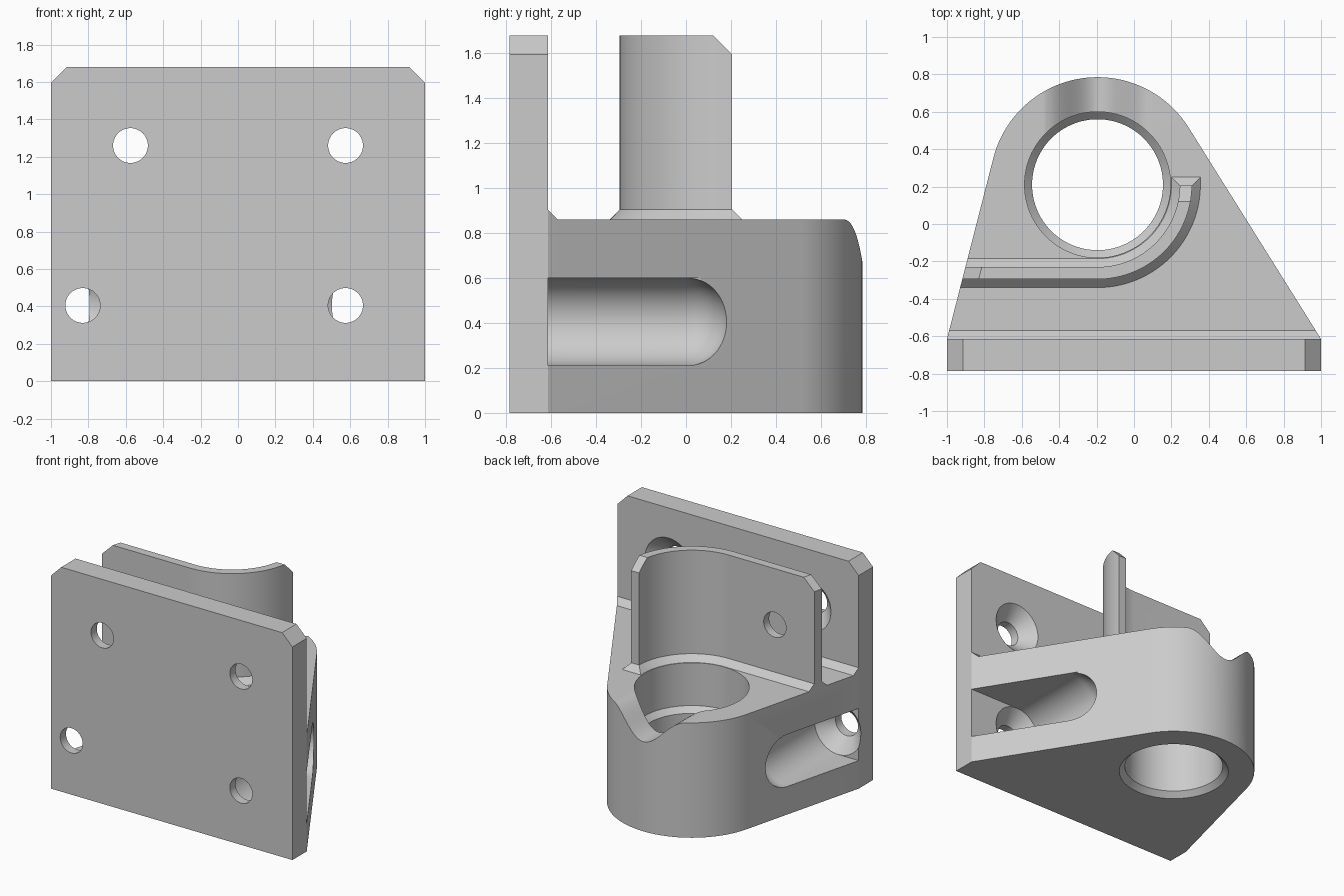
import bpy, bmesh
from math import sin, cos, pi, acos, atan2, hypot, radians

if "Cube" in bpy.data.objects:
    bpy.data.objects.remove(bpy.data.objects["Cube"], do_unlink=True)

grey = bpy.data.materials.new("light_grey")
grey.use_nodes = True
COLOUR = (0.6, 0.6, 0.6, 1)
grey.diffuse_color = COLOUR
grey.node_tree.nodes["Principled BSDF"].inputs["Base Color"].default_value = COLOUR

# Main dimensions
CX, CY, R = -0.195, 0.21, 0.575       # boss
FRONT, BACK = -0.785, -0.615          # plate faces
TOP, DECK = 1.68, 0.86                # plate and body heights
CH, FLARE = 0.085, 0.045              # corner and foot chamfers
HOLE, SINK, LOW, HIGH = 0.093, 0.195, 0.405, 1.26


def loft(name, rings, cuts=()):
    """Skin equal-length rings, cap the ends, slice by (point, normal) planes."""
    bm = bmesh.new()
    loops = [[bm.verts.new(p) for p in ring] for ring in rings]
    n = len(loops[0])
    for a, b in zip(loops, loops[1:]):
        for i in range(n):
            j = (i + 1) % n
            bm.faces.new((a[i], a[j], b[j], b[i]))
    bm.faces.new(loops[0])
    bm.faces.new(loops[-1])
    bmesh.ops.recalc_face_normals(bm, faces=bm.faces)
    for co, no in cuts:
        bmesh.ops.bisect_plane(bm, geom=bm.verts[:] + bm.edges[:] + bm.faces[:],
                               plane_co=co, plane_no=no, clear_outer=True)
        rim = [e for e in bm.edges if e.is_boundary]
        bmesh.ops.holes_fill(bm, edges=rim)
    bmesh.ops.recalc_face_normals(bm, faces=bm.faces)
    mesh = bpy.data.meshes.new(name)
    bm.to_mesh(mesh)
    bm.free()
    ob = bpy.data.objects.new(name, mesh)
    bpy.context.collection.objects.link(ob)
    mesh.materials.append(grey)
    return ob


def arc(cx, cy, r, a0, a1, n):
    return [(cx + r * cos(a0 + (a1 - a0) * i / n), cy + r * sin(a0 + (a1 - a0) * i / n))
            for i in range(n + 1)]


def circle(r, n=64):
    return arc(0, 0, r, 0, 2 * pi, n)[:-1]


def lathe_y(name, x, z, profile):
    return loft(name, [[(x + u, y, z + v) for u, v in circle(r)] for r, y in profile])


def activate(ob):
    bpy.ops.object.select_all(action='DESELECT')
    ob.select_set(True)
    bpy.context.view_layer.objects.active = ob


def carve(ob, cutters):
    activate(ob)
    for c in cutters:
        c.hide_render = True
        m = ob.modifiers.new("cut", 'BOOLEAN')
        m.operation, m.solver, m.object = 'DIFFERENCE', 'EXACT', c
        bpy.ops.object.modifier_apply(modifier=m.name)
        bpy.data.objects.remove(c, do_unlink=True)


def tangent(x, side):
    """Angle on the boss where the line from the plate corner touches it."""
    dx, dy = x - CX, BACK - CY
    return atan2(dy, dx) + side * acos(R / hypot(dx, dy))


a_left, a_right = tangent(-1, -1) % (2 * pi), tangent(1, 1)
n_left = (cos(a_left), sin(a_left), 0)
n_right = (cos(a_right), sin(a_right), 0)
left_cut, right_cut = ((-1, BACK, 0), n_left), ((1, BACK, 0), n_right)

# Mounting plate with four countersunk holes
outline = [(-1, 0), (1, 0), (1, TOP - CH), (1 - CH, TOP), (CH - 1, TOP), (-1, TOP - CH)]
plate = loft("mounting_plate", [[(x, y, z) for x, z in outline] for y in (FRONT, BACK)])
holes = [(-0.575, HIGH), (0.575, HIGH), (-0.83, LOW), (0.575, LOW)]
e = 0.02
carve(plate, [lathe_y("screw_cutter", x, z, [(HOLE, FRONT - e), (HOLE, BACK - SINK + HOLE),
                                             (SINK, BACK), (SINK, BACK + e)])
              for x, z in holes])

# Body: plate corners blended into the round boss
base = [(-1, BACK), (1, BACK)] + arc(CX, CY, R, a_right, a_left, 64)
body = loft("body", [[(x, y, z) for x, y in base] for z in (0, DECK)])

# Stepped bore with chamfered shoulders
bore_profile = [(0.43, -0.04), (0.35, 0.04), (0.35, 0.5), (0.39, 0.54), (0.39, 1)]
bore = loft("bore_cutter", [[(CX + u, CY + v, z) for u, v in circle(r, 96)]
                            for r, z in bore_profile])

# Soft V notch in the back rim
w, depth, steps = 0.3, 0.19, 28
dip = [(CX - w + 2 * w * i / steps, DECK + 0.001 - depth * (1 - cos(2 * pi * i / steps)) / 2)
       for i in range(steps + 1)]
dip += [(CX + w, 1), (CX - w, 1)]
notch = loft("notch_cutter", [[(x, y, z) for x, z in dip] for y in (CY, 1)])

# Screw access pockets, round inside and open to each side
cutters = [bore, notch]
for x, z in holes[2:]:
    side = 1 if x > 0 else -1
    dome = [(SINK * cos(t * pi / 32), SINK * sin(t * pi / 32)) for t in range(16)]
    cutters.append(lathe_y("pocket_cutter", x, z, [(SINK, BACK - 0.1)] + dome + [(0.001, SINK)]))
    s = SINK
    tear = [(BACK - 0.1, s), (BACK - 0.1, -s)] + arc(0, 0, s, -pi / 2, pi / 4, 24)
    tear.append((s * (2 ** 0.5 - 1), s))
    cutters.append(loft("side_cutter", [[(px, y, z + v) for y, v in tear]
                                        for px in (x, x + side * 0.8)]))
carve(body, cutters)

# Chamfer strip between plate and body deck
strip = [(BACK, DECK), (BACK + FLARE, DECK), (BACK, DECK + FLARE)]
loft("plate_foot", [[(x, y, z) for y, z in strip] for x in (-1.2, 1.2)],
     [left_cut, right_cut])


# Curved guard wall with flared foot
def wall_ring(grow, z):
    inner, outer, end = 0.44 - grow, 0.505 + grow, 0.205 + grow
    pts = [(-1.3, CY - outer)] + arc(CX, CY, outer, -pi / 2, 0, 32)
    pts += [(CX + outer, end), (CX + inner, end)]
    pts += arc(CX, CY, inner, 0, -pi / 2, 32) + [(-1.3, CY - inner)]
    # Keep the end faces behind the tangent points
    return [(x, min(y, end), z) for x, y in pts]


wall = loft("guard_wall", [wall_ring(FLARE, DECK), wall_ring(0, DECK + FLARE), wall_ring(0, TOP)],
            [left_cut,
             ((0, 0.205, TOP - CH), (0, 1, 1)),
             ((-1, BACK, TOP - CH), (n_left[0], n_left[1], 1))])
bm = bmesh.new()
bm.from_mesh(wall.data)
bmesh.ops.remove_doubles(bm, verts=bm.verts, dist=0.0005)
bm.to_mesh(wall.data)
bm.free()
carve(wall, [lathe_y("wall_hole_cutter", -0.575, HIGH, [(HOLE, -0.5), (HOLE, 0)])])

for ob in bpy.context.scene.objects:
    if ob.type == 'MESH' and grey.name in ob.data.materials:
        activate(ob)
        bpy.ops.object.shade_smooth_by_angle(angle=radians(25))
